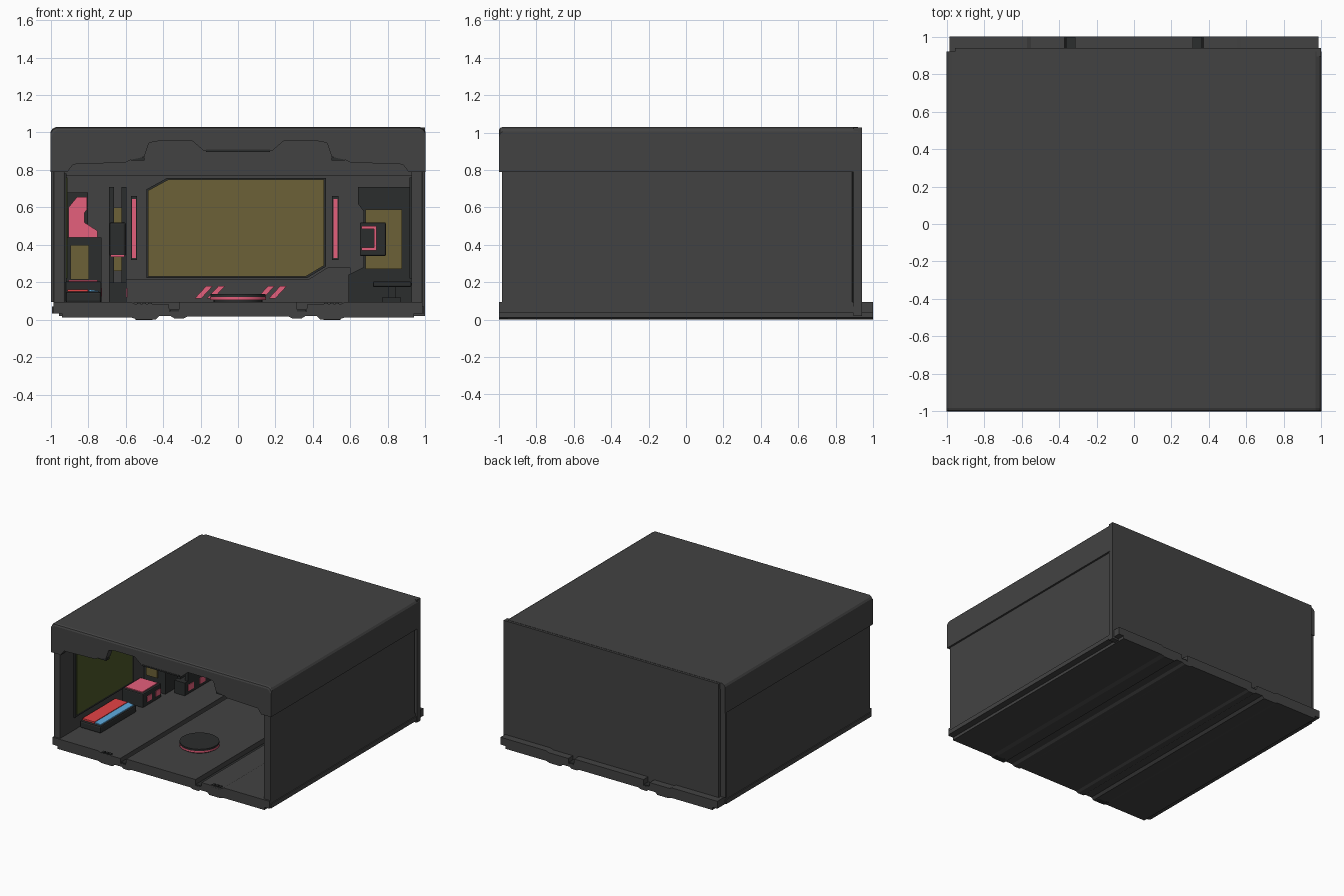
import bpy, bmesh, math
from mathutils import Vector


def material(name, rgb):
    m = bpy.data.materials.new(name)
    m.diffuse_color = (*rgb, 1)
    return m


HULL = material("hull_grey", (0.055, 0.055, 0.055))
DARK = material("dark_grey", (0.024, 0.026, 0.026))
OLIVE = material("olive", (0.15, 0.12, 0.038))
GREEN = material("green", (0.075, 0.10, 0.022))
PINK = material("pink", (0.78, 0.115, 0.20))
RED = material("red", (0.78, 0.055, 0.06))
BLUE = material("blue", (0.11, 0.40, 0.72))


def prism(name, pts, a, b, mat=HULL, axis="y", bevel=0, pick=None):
    """Extrude a profile: (x,z) along y, or (y,z) along x; optionally round edges."""
    bm = bmesh.new()
    place = (lambda p, t: (p[0], t, p[1])) if axis == "y" else (lambda p, t: (t, p[0], p[1]))
    face = bm.faces.new([bm.verts.new(place(p, a)) for p in pts])
    new = bmesh.ops.extrude_face_region(bm, geom=[face])["geom"]
    step = Vector((0, b - a, 0) if axis == "y" else (b - a, 0, 0))
    bmesh.ops.translate(bm, vec=step, verts=[v for v in new if isinstance(v, bmesh.types.BMVert)])
    bmesh.ops.recalc_face_normals(bm, faces=bm.faces)
    if bevel:
        edges = [e for e in bm.edges if pick is None or all(pick(v.co) for v in e.verts)]
        bmesh.ops.bevel(bm, geom=edges, offset=bevel, segments=2, profile=0.5, affect="EDGES")
    me = bpy.data.meshes.new(name)
    bm.to_mesh(me)
    bm.free()
    me.materials.append(mat)
    ob = bpy.data.objects.new(name, me)
    bpy.context.collection.objects.link(ob)
    return ob


def box(name, x0, x1, y0, y1, z0, z1, mat=HULL, bevel=0):
    return prism(name, [(x0, z0), (x1, z0), (x1, z1), (x0, z1)], y0, y1, mat, bevel=bevel)


def mirrored(half):
    return half + [(-x, z) for x, z in reversed(half)]


# Floor slab with two rail slots above and ridges below
under = [(0, 0.018), (0.27, 0.018), (0.29, 0.008), (0.34, 0.008), (0.36, 0.02), (0.42, 0.02),
         (0.44, 0.002), (0.54, 0.002), (0.57, 0.012), (0.94, 0.012), (0.94, 0.035), (0.985, 0.035)]
over = [(0.985, 0.095), (0.57, 0.095), (0.55, 0.085), (0.37, 0.085), (0.365, 0.045),
        (0.315, 0.045), (0.315, 0.095)]
prism("floor", mirrored(under[1:] + over), -1, 1)
for s in (-1, 1):
    x = s * 0.34
    box("rail_slot_liner", x - 0.024, x + 0.024, -0.998, 0.999, 0.045, 0.055, DARK)
    x = s * 0.5
    box("front_connector", x - 0.05, x + 0.05, -0.999, -0.95, 0.0, 0.03, DARK, 0.006)
    for k in (-0.03, 0, 0.03):
        box("connector_tooth", x + k - 0.01, x + k + 0.01, -1, -0.97, 0.07, 0.092, DARK)

# Side walls with base rails and rear seam
for s in (-1, 1):
    xs = sorted((s * 0.925, s * 0.985))
    box("side_wall", *xs, -0.985, 0.89, 0.08, 0.82, bevel=0.006)
    xs = sorted((s * 0.93, s * 0.993))
    box("wall_base_rail", *xs, -0.99, 0.9, 0.035, 0.07)
    xs = sorted((s * 0.93, s * 0.97))
    box("wall_seam", *xs, 0.88, 0.91, 0.08, 0.8, DARK)

# Back wall
box("back_wall", -0.955, 0.998, 0.895, 0.94, 0.02, 1.028)
box("back_corner_post", -0.998, -0.955, 0.895, 0.915, 0.095, 1.0)

# Roof shell and front fascia with stepped lower edge
crown = [(1, 1.005), (0.99, 1.02), (0.97, 1.03)]
prism("roof_shell", mirrored([(0.965, 0.79), (1, 0.79)] + crown)[:-1] +
      [(-0.965, 0.79), (-0.965, 0.98), (0.965, 0.98)], -0.94, 0.92)
box("roof_rear_cap", -0.95, 0.985, 0.91, 0.94, 0.98, 1.028)
edge = [(0, 0.955), (0.42, 0.955), (0.475, 0.945), (0.5, 0.87), (0.57, 0.855), (0.60, 0.84),
        (0.88, 0.83), (0.91, 0.79), (1, 0.79)]
prism("roof_fascia", mirrored(edge[1:] + crown), -1, -0.94, bevel=0.018,
      pick=lambda c: c.y < -0.99 and c.z > 1.0)
prism("fascia_tab", mirrored([(0.18, 0.90), (0.25, 0.96)]), -0.996, -0.95)
prism("fascia_tab_slot", mirrored([(0.17, 0.897), (0.17, 0.908)]), -0.999, -0.96, DARK)
for s in (-1, 1):
    xs = sorted((s * 0.5, s * 0.57))
    box("fascia_notch", *xs, -0.998, -0.95, 0.85, 0.866, DARK)

# Inner rear bulkhead, header beam and main display
box("bulkhead", -0.93, 0.93, 0.84, 0.9, 0.09, 0.98)
box("header_beam", -0.93, 0.93, 0.8, 0.86, 0.77, 0.98)
screen = [(-0.48, 0.23), (0.36, 0.23), (0.46, 0.29), (0.46, 0.75), (-0.37, 0.75), (-0.48, 0.69)]
prism("display_frame", [(x * 1.02, 0.49 + (z - 0.49) * 1.03) for x, z in screen], 0.825, 0.85, DARK)
prism("display_screen", screen, 0.815, 0.84, OLIVE)
for x in (-0.555, 0.52):
    box("light_strip_frame", x - 0.017, x + 0.017, 0.825, 0.85, 0.32, 0.66, DARK)
    box("light_strip", x - 0.011, x + 0.011, 0.818, 0.84, 0.33, 0.645, PINK)

# Low console under the display with slanted hazard stripes
prism("console_step", [(-0.6, 0.09), (0.6, 0.09), (0.6, 0.28), (0.48, 0.28), (0.38, 0.218),
                       (-0.6, 0.218)], 0.76, 0.85)
for x in (-0.23, -0.165, 0.1, 0.165):
    lean = 0.06
    prism("console_stripe", [(x, 0.115), (x + 0.035, 0.115), (x + 0.035 + lean, 0.18),
                             (x + lean, 0.18)], 0.75, 0.77, PINK)

# Round floor pad with glowing rim
for name, r, z, h, mat in (("pad_base", 0.13, 0.10, 0.02, DARK), ("pad_glow", 0.15, 0.115, 0.016, PINK),
                           ("pad_top", 0.148, 0.13, 0.014, DARK)):
    bpy.ops.mesh.primitive_cylinder_add(vertices=32, radius=r, depth=h, location=(0, -0.5, z))
    pad = bpy.context.object
    pad.name = name
    pad.data.materials.append(mat)
    bpy.ops.object.shade_smooth_by_angle()

# Side wall panels
box("left_window_frame", -0.93, -0.915, -0.81, -0.05, 0.2, 0.78, DARK)
box("left_window", -0.93, -0.91, -0.79, -0.07, 0.22, 0.76, GREEN)
box("right_wall_panel", 0.915, 0.93, -0.79, 0.3, 0.22, 0.76, DARK)

# Bunk on the left
box("bunk_base", -0.92, -0.73, -0.74, -0.27, 0.09, 0.15, DARK, 0.012)
box("bunk_mattress", -0.91, -0.80, -0.72, -0.29, 0.14, 0.163, RED)
prism("bunk_cover", [(-0.795, 0.145), (-0.74, 0.145), (-0.745, 0.155), (-0.795, 0.162)],
      -0.72, -0.29, BLUE)

# Low chest behind the bunk
box("chest", -0.92, -0.73, -0.19, 0.05, 0.09, 0.205, DARK, 0.008)
box("chest_lid", -0.905, -0.75, -0.17, 0.03, 0.2, 0.212, PINK)
for y in (-0.14, -0.03):
    box("chest_light", -0.74, -0.725, y, y + 0.06, 0.125, 0.17, PINK)

# Tall locker at the left
box("locker", -0.925, -0.73, 0.1, 0.84, 0.09, 0.44, DARK)
box("locker_upper", -0.925, -0.80, 0.13, 0.84, 0.44, 0.68, DARK)
box("locker_door", -0.895, -0.795, 0.085, 0.11, 0.215, 0.4, OLIVE)
prism("locker_sign", [(-0.905, 0.44), (-0.75, 0.44), (-0.75, 0.475), (-0.82, 0.52), (-0.82, 0.57),
                      (-0.805, 0.59), (-0.805, 0.655), (-0.86, 0.655), (-0.905, 0.60)], 0.09, 0.14, PINK)

# Equipment rack beside the locker
for x in (-0.69, -0.622):
    box("rack_post", x, x + 0.027, 0.2, 0.84, 0.09, 0.71, DARK)
box("rack_core", -0.67, -0.615, 0.23, 0.84, 0.26, 0.6, OLIVE)
box("rack_clamp", -0.685, -0.6, 0.19, 0.84, 0.34, 0.52, DARK, 0.01)
box("rack_line", -0.68, -0.605, 0.185, 0.22, 0.335, 0.345, PINK)
box("rack_base", -0.69, -0.595, 0.16, 0.84, 0.09, 0.2, DARK)
for i in range(4):
    y = 0.2 + i * 0.15
    box("rack_light", -0.6, -0.59, y, y + 0.07, 0.12, 0.17, PINK)

# Workstation on the right
prism("station_back", [(0.59, 0.09), (0.93, 0.09), (0.93, 0.71), (0.64, 0.71), (0.64, 0.62), (0.67, 0.58),
                       (0.67, 0.28), (0.59, 0.24)], 0.72, 0.85, DARK)
box("station_panel", 0.68, 0.875, 0.70, 0.73, 0.27, 0.59, OLIVE)
box("monitor", 0.65, 0.79, 0.62, 0.70, 0.34, 0.52, DARK, 0.008)
for z in (0.37, 0.485):
    box("monitor_light_bar", 0.66, 0.74, 0.61, 0.63, z, z + 0.015, PINK)
box("monitor_light_side", 0.725, 0.74, 0.61, 0.63, 0.37, 0.5, PINK)
box("desk_top", 0.72, 0.925, 0.45, 0.75, 0.175, 0.205, DARK, 0.008)
box("desk_leg", 0.80, 0.84, 0.55, 0.65, 0.12, 0.18, DARK)
box("desk_foot", 0.77, 0.87, 0.5, 0.7, 0.09, 0.12, DARK)
